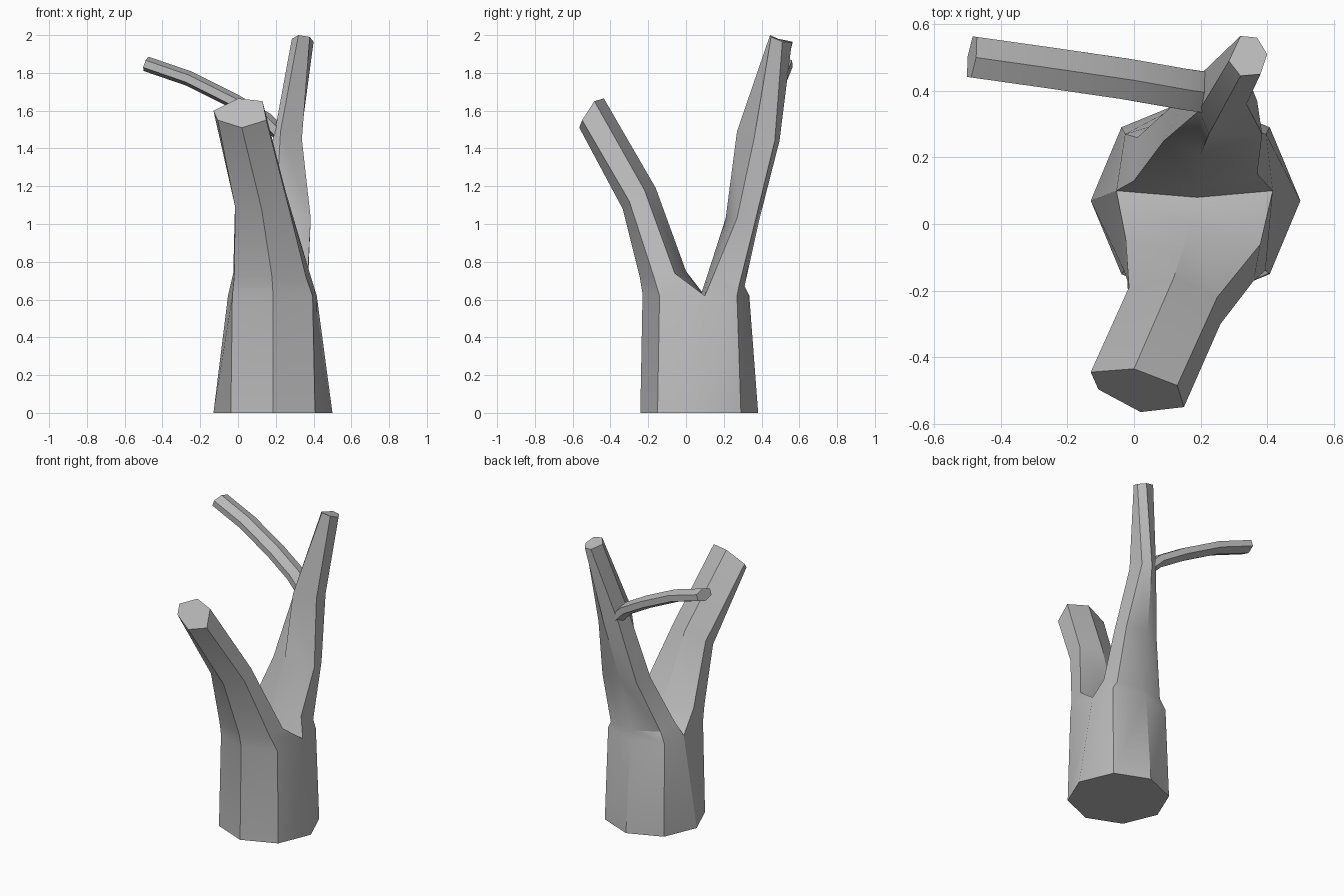
import bpy, bmesh, math
from mathutils import Vector

if "Cube" in bpy.data.objects:
    bpy.data.objects.remove(bpy.data.objects["Cube"])

bark = bpy.data.materials.new("grey bark")
bark.diffuse_color = (0.5, 0.5, 0.5, 1)
bark.use_nodes = True
bark.node_tree.nodes["Principled BSDF"].inputs["Base Color"].default_value = bark.diffuse_color


def make(name, build):
    bm = bmesh.new()
    build(bm)
    bmesh.ops.remove_doubles(bm, verts=bm.verts, dist=0.0005)
    bmesh.ops.recalc_face_normals(bm, faces=bm.faces)
    me = bpy.data.meshes.new(name)
    bm.to_mesh(me)
    bm.free()
    me.materials.append(bark)
    ob = bpy.data.objects.new(name, me)
    bpy.context.collection.objects.link(ob)
    bpy.ops.object.select_all(action='DESELECT')
    ob.select_set(True)
    bpy.context.view_layer.objects.active = ob
    bpy.ops.object.shade_smooth_by_angle(angle=math.radians(30))
    return ob


def loft(bm, rings):
    """Bridge successive rings with quads; returns the vertex rings."""
    vs = [[bm.verts.new(p) for p in r] for r in rings]
    for a, b in zip(vs, vs[1:]):
        n = len(a)
        for i in range(n):
            j = (i + 1) % n
            bm.faces.new((a[i], a[j], b[j], b[i]))
    return vs


# trunk: octagon foot, slightly narrower squarish shoulder
foot = [(0.185 + 0.315 * math.cos(k * math.pi / 4),
         0.07 + 0.312 * math.sin(k * math.pi / 4), 0) for k in range(8)]
shoulder = [(.417, .10, .62), (.397, .27, .62), (.185, .335, .62), (-.027, .27, .62),
            (-.053, .10, .62), (-.03, -.14, .62), (.185, -.23, .63), (.395, -.14, .62)]
R, BR, B, BL, L, FL, F, FR = shoulder
V = (.19, .08, .63)  # bottom of the fork

# front limb rings, from the front half of the shoulder to the cut end
front_limb = [
    [L, V, R, FR, F, FL],
    [(-.025, -.045, .74), (.17, 0, .75), (.38, -.06, .74),
     (.36, -.17, .72), (.18, -.245, .72), (-.02, -.17, .72)],
    [(-.015, -.19, 1.14), (.12, -.16, 1.19), (.25, -.22, 1.18),
     (.26, -.30, 1.12), (.125, -.335, 1.08), (-.015, -.27, 1.09)],
    [(-.13, -.445, 1.60), (0, -.435, 1.665), (.13, -.485, 1.65),
     (.15, -.55, 1.55), (.02, -.565, 1.51), (-.107, -.497, 1.55)],
]
# back limb rings, from the back half of the shoulder to the cut end
back_limb = [
    [V, L, BL, B, BR, R],
    [(.19, .11, .72), (0, .13, .72), (.01, .26, .69),
     (.19, .31, .67), (.37, .28, .67), (.37, .15, .74)],
    [(.20, .21, 1.03), (.09, .25, 1.03), (.12, .36, 1.03),
     (.22, .39, 1.03), (.37, .37, 1.03), (.385, .27, 1.03)],
    [(.225, .27, 1.49), (.195, .34, 1.49), (.20, .45, 1.47),
     (.27, .495, 1.44), (.33, .47, 1.44), (.338, .36, 1.45)],
    [(.32, .445, 2.0), (.285, .49, 1.98), (.32, .565, 1.965),
     (.37, .56, 1.96), (.40, .51, 1.965), (.38, .45, 1.99)],
]


def build_trunk(bm):
    bm.faces.new(loft(bm, [foot, shoulder])[0])
    for limb in (front_limb, back_limb):
        bm.faces.new(loft(bm, limb)[-1])


make("forked_trunk", build_trunk)


# side branch: flattened hexagon swept along a drooping path
def build_branch(bm):
    path = [Vector(p) for p in ((.22, .395, 1.48), (.15, .405, 1.55), (-.02, .435, 1.65),
                                (-.26, .47, 1.77), (-.487, .502, 1.848))]
    rings = []
    for i, p in enumerate(path):
        t = (path[min(i + 1, 4)] - path[max(i - 1, 0)]).normalized()
        side = t.cross(Vector((0, 0, 1))).normalized()
        up = side.cross(t)
        rings.append([p + side * 0.071 * math.sin(k * math.pi / 3)
                      + up * 0.04 * math.cos(k * math.pi / 3) for k in range(6)])
    vs = loft(bm, rings)
    bm.faces.new(vs[0])
    bm.faces.new(vs[-1])


make("side_branch", build_branch)
